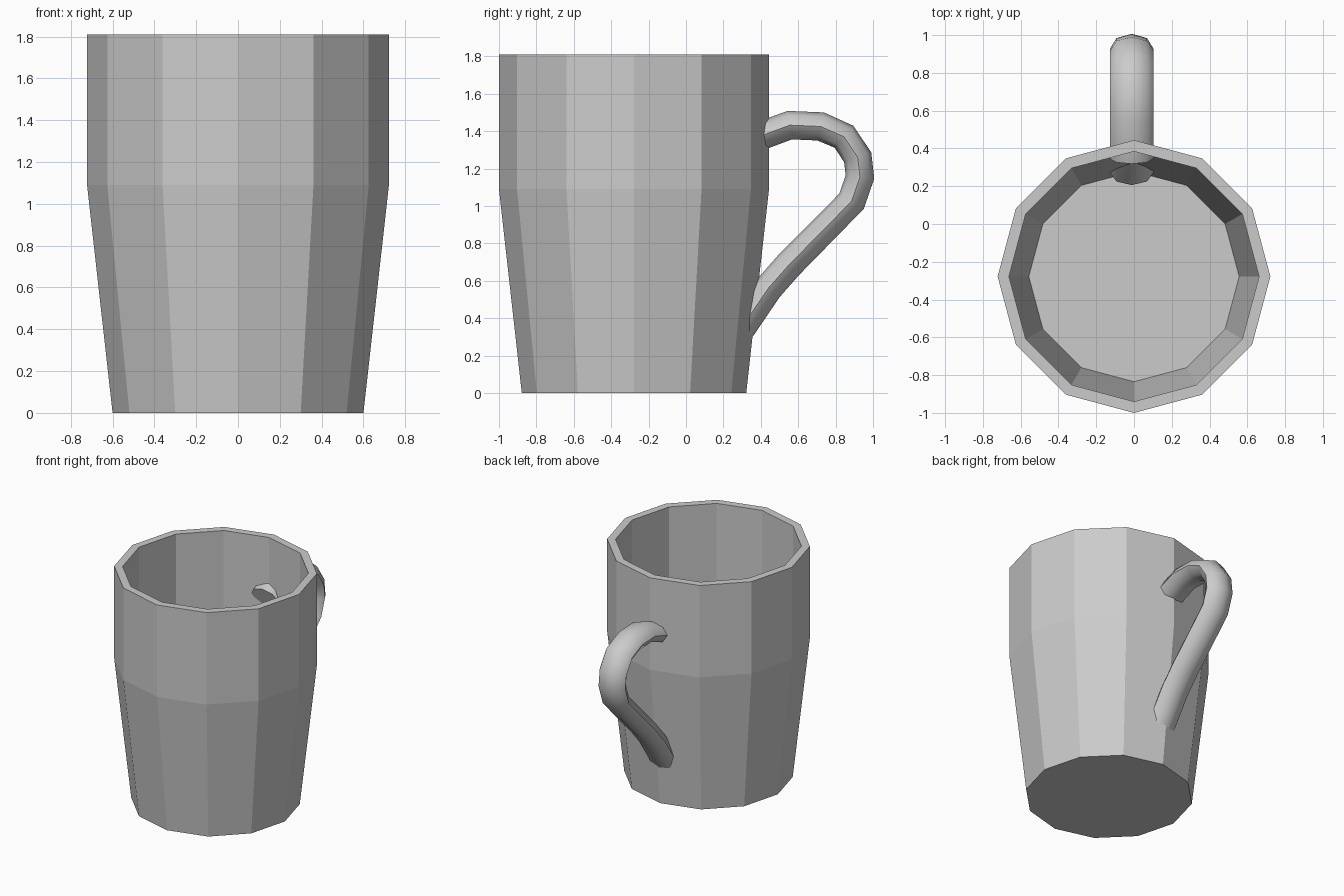
import bpy, bmesh, math
from mathutils import Vector

if "Cube" in bpy.data.objects:
    bpy.data.objects.remove(bpy.data.objects["Cube"])


def skin(name, rings, closed=False):
    """Bridge a list of vertex rings into a mesh; cap both ends."""
    bm = bmesh.new()
    loops = [[bm.verts.new(p) for p in ring] for ring in rings]
    n = len(loops[0])
    for a, b in zip(loops, loops[1:]):
        for i in range(n):
            j = (i + 1) % n
            bm.faces.new((a[i], a[j], b[j], b[i]))
    bm.faces.new(loops[0][::-1])
    bm.faces.new(loops[-1])
    bmesh.ops.recalc_face_normals(bm, faces=bm.faces[:])
    mesh = bpy.data.meshes.new(name)
    bm.to_mesh(mesh)
    bm.free()
    obj = bpy.data.objects.new(name, mesh)
    bpy.context.collection.objects.link(obj)
    return obj


# Cup body: twelve flat sides, outer wall up, rim, inner wall down to the floor
CUP_Y = -0.278
profile = [(0.60, 0), (0.722, 1.09), (0.722, 1.81),
           (0.662, 1.81), (0.662, 1.09), (0.557, 0.06)]
skin("cup_body", [[(r * math.cos(math.tau * i / 12),
                    CUP_Y + r * math.sin(math.tau * i / 12), z)
                   for i in range(12)] for r, z in profile])

# Handle: flattened eight-sided tube swept along a path in the YZ plane
path = [Vector((-0.012, y, z)) for y, z in
        [(0.345, 1.355), (0.555, 1.432), (0.72, 1.425), (0.845, 1.37),
         (0.918, 1.26), (0.93, 1.155), (0.885, 1.025), (0.55, 0.685),
         (0.44, 0.56), (0.27, 0.31)]]
side = Vector((1, 0, 0))
rings = []
for k, p in enumerate(path):
    before = (p - path[max(k - 1, 0)]).normalized()
    after = (path[min(k + 1, len(path) - 1)] - p).normalized()
    up = side.cross((before + after).normalized())
    rings.append([p + side * 0.114 * math.cos(math.tau * i / 8)
                  + up * 0.077 * math.sin(math.tau * i / 8) for i in range(8)])
handle = skin("handle", rings)

# Smooth the handle, keeping its end caps sharp
bpy.context.view_layer.objects.active = handle
handle.select_set(True)
bpy.ops.object.shade_smooth_by_angle(angle=math.radians(60))
